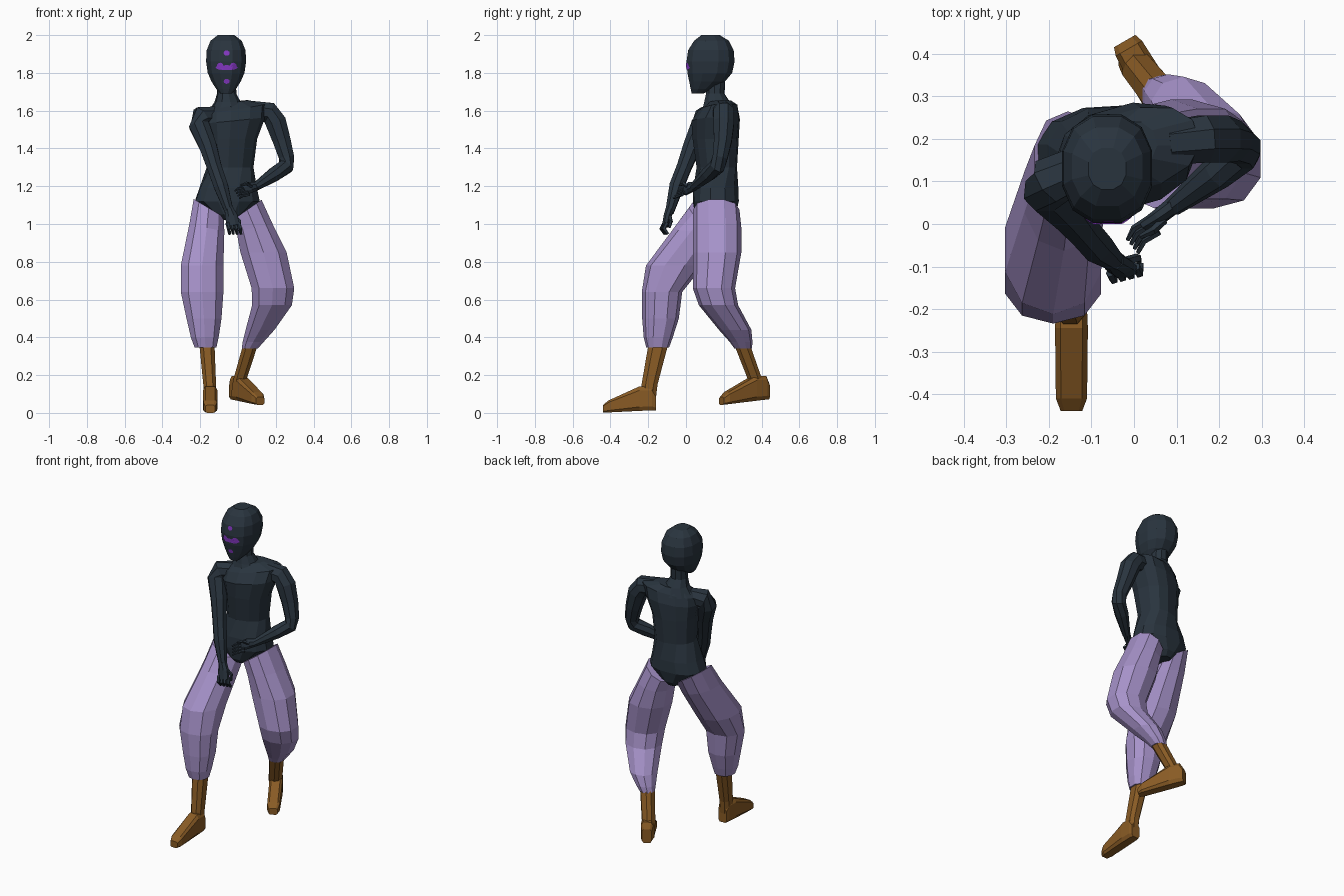
import bpy, bmesh, math
from mathutils import Vector
from mathutils.bvhtree import BVHTree


def material(name, rgb):
    m = bpy.data.materials.new(name)
    m.diffuse_color = (*rgb, 1)
    return m


NAVY = material("dark navy", (0.022, 0.034, 0.048))
LILAC = material("lavender", (0.385, 0.29, 0.59))
BROWN = material("boot brown", (0.25, 0.105, 0.018))
PURPLE = material("bright purple", (0.24, 0.04, 0.56))


def finish(name, bm, mat):
    me = bpy.data.meshes.new(name)
    bm.to_mesh(me)
    bm.free()
    me.materials.append(mat)
    ob = bpy.data.objects.new(name, me)
    bpy.context.collection.objects.link(ob)
    return ob


def loft(name, rings, mat, sides=10, power=1.0):
    """Skin rings given as (centre, u, v) with flat facets and closed ends."""
    bm = bmesh.new()
    rows = []
    for c, u, v in rings:
        row = []
        for i in range(sides):
            a = 2 * math.pi * (i + 0.5) / sides
            ca, sa = (math.copysign(abs(f) ** power, f) for f in (math.cos(a), math.sin(a)))
            row.append(bm.verts.new(c + u * ca + v * sa))
        rows.append(row)
    for a, b in zip(rows, rows[1:]):
        for i in range(sides):
            j = (i + 1) % sides
            bm.faces.new((a[i], a[j], b[j], b[i]))
    bm.faces.new(rows[0])
    bm.faces.new(rows[-1])
    bmesh.ops.recalc_face_normals(bm, faces=bm.faces)
    return finish(name, bm, mat)


def slices(data, yaw=0):
    """Level rings from (z, x, y, half width, half depth, optional sideways slope)."""
    c, s = math.cos(yaw), math.sin(yaw)
    out = []
    for z, x, y, rx, ry, *slope in data:
        k = slope[0] if slope else 0
        out.append((Vector((x, y, z)), Vector((c, s, k)) * rx, Vector((-s, c, 0)) * ry))
    return out


def limb(data):
    """Rings square to a path of (x, y, z, half width, half thickness)."""
    pts = [Vector(d[:3]) for d in data]
    out = []
    for i, d in enumerate(data):
        t = (pts[min(i + 1, len(pts) - 1)] - pts[max(i - 1, 0)]).normalized()
        u = t.cross(Vector((0, 1, 0))).normalized()
        out.append((pts[i], u * d[3], t.cross(u) * d[-1]))
    return out


# head and neck
head = loft("head", slices([
    (2.00, -.063, .13, .045, .05), (1.97, -.063, .135, .085, .095),
    (1.92, -.063, .132, .106, .124), (1.86, -.063, .13, .109, .131),
    (1.80, -.063, .126, .100, .122), (1.755, -.063, .112, .080, .098),
    (1.715, -.063, .085, .054, .062), (1.69, -.063, .06, .03, .03)]), NAVY, 12, .85)
loft("neck", slices([
    (1.78, -.062, .16, .05, .05), (1.69, -.06, .155, .052, .05),
    (1.645, -.055, .165, .07, .07), (1.59, -.045, .17, .12, .09)], .2), NAVY, 10)

# torso, twisted so one shoulder leads
loft("torso", slices([
    (1.02, -.055, .155, .045, .085), (1.05, -.055, .155, .085, .11),
    (1.12, -.057, .158, .175, .122), (1.19, -.052, .158, .155, .12)], .06)
    + slices([(1.30, -.042, .163, .123, .103), (1.45, -.035, .157, .135, .118),
              (1.55, -.02, .157, .165, .122, .1), (1.61, -.012, .170, .17, .095, .16),
              (1.645, -.035, .178, .09, .06, .12)], .28), NAVY, 12, .85)

# arms
loft("leading_arm", limb([
    (-.12, .14, 1.575, .05), (-.195, .10, 1.565, .06), (-.205, .08, 1.52, .058),
    (-.158, .032, 1.41, .05), (-.125, -.01, 1.30, .042), (-.09, -.05, 1.2, .041),
    (-.045, -.088, 1.06, .024)]), NAVY, 8)
loft("trailing_arm", limb([
    (.08, .19, 1.60, .055), (.165, .20, 1.59, .06), (.2, .2, 1.54, .06),
    (.232, .195, 1.44, .051), (.258, .18, 1.35, .043), (.255, .165, 1.305, .043),
    (.195, .12, 1.265, .041), (.09, .04, 1.195, .023)]), NAVY, 8)

# hands with loosely curled fingers
loft("leading_palm", limb([(-.047, -.085, 1.08, .024), (-.035, -.098, 1.04, .036, .022),
                           (-.025, -.108, .99, .036, .02)]), NAVY, 8)
loft("trailing_palm", limb([(.1, .05, 1.2, .022), (.06, .018, 1.192, .032, .019),
                            (.028, -.004, 1.178, .03, .016)]), NAVY, 8)
for i in range(4):
    x, y = -.056 + .02 * i, -.115 + .005 * i
    loft("leading_finger", limb([(x, y, 1.005, .011), (x + .008, y - .016, .975, .011),
                                 (x + .012, y + .004, .947, .008)]), NAVY, 5)
    x, y, z = .035 + .008 * i, .012 - .01 * i, 1.195 - .013 * i
    loft("trailing_finger", limb([(x, y, z, .009), (x - .035, y - .022, z - .008, .008),
                                  (x - .05, y - .05, z - .02, .005)]), NAVY, 5)
loft("leading_thumb", limb([(-.025, -.09, 1.05, .012), (.008, -.08, 1.015, .011),
                            (.012, -.088, .98, .007)]), NAVY, 5)
loft("trailing_thumb", limb([(.07, .01, 1.2, .011), (.045, -.015, 1.215, .01),
                             (.015, -.03, 1.205, .006)]), NAVY, 5)

# baggy trousers
loft("leading_trouser_leg", slices([
    (1.085, -.155, .14, .083, .125, -.6), (.98, -.165, .075, .097, .138, -.2),
    (.78, -.19, -.06, .118, .152), (.64, -.19, -.127, .118, .107),
    (.50, -.18, -.135, .097, .097), (.40, -.176, -.147, .077, .077),
    (.345, -.172, -.15, .06, .06)]), LILAC, 10, .9)
loft("trailing_trouser_leg", slices([
    (1.075, .048, .16, .08, .123, .7), (.98, .088, .165, .1, .128, .2),
    (.85, .135, .165, .128, .128), (.66, .185, .148, .118, .112),
    (.57, .18, .172, .11, .104), (.44, .117, .26, .08, .086),
    (.375, .08, .292, .058, .06), (.34, .062, .303, .044, .046)]), LILAC, 10, .9)


# boots
def boot(name, heel, direction, heel_z, toe_z, shaft):
    d = Vector((*direction, 0)).normalized()
    side = Vector((-d.y, d.x, 0))
    rings = []
    for t, h, w in ((0, .09, .03), (.02, .13, .037), (.085, .135, .04),
                    (.25, .066, .038), (.28, .042, .026)):
        low = heel_z + (toe_z - heel_z) * t / .28
        rings.append((Vector((*heel, low + h / 2)) + d * t, side * w, Vector((0, 0, h / 2))))
    loft(name + "_foot", rings, BROWN, 8, .45)
    loft(name + "_shaft", slices(shaft), BROWN, 8, .8)


boot("leading_boot", (-.147, -.16), (0, -1), .012, 0,
     [(.37, -.165, -.145, .043, .056), (.15, -.15, -.193, .036, .045), (.05, -.147, -.20, .034, .04)])
boot("trailing_boot", (-.022, .43), (.5, -.866), .07, .042,
     [(.38, .072, .29, .042, .045), (.17, .008, .368, .037, .04), (.09, -.005, .39, .034, .036)])

# painted face marks, laid on the front of the head
tree = BVHTree.FromPolygons([v.co for v in head.data.vertices],
                            [p.vertices[:] for p in head.data.polygons])


def mark(name, cx, cz, rx, rz):
    bm = bmesh.new()

    def on_face(x, z):
        hit = tree.ray_cast(Vector((x, -1, z)), Vector((0, 1, 0)))[0]
        return bm.verts.new((x, (hit.y if hit else .05) - .004, z))
    mid, n, rows = on_face(cx, cz), 12, []
    for f in (.5, 1):
        rows.append([on_face(cx + rx * f * math.cos(i * math.tau / n),
                             cz + rz * f * math.sin(i * math.tau / n)) for i in range(n)])
    for i in range(n):
        j = (i + 1) % n
        bm.faces.new((mid, rows[0][i], rows[0][j]))
        bm.faces.new((rows[0][i], rows[1][i], rows[1][j], rows[0][j]))
    finish(name, bm, PURPLE)


mark("brow_dot", -.06, 1.905, .016, .014)
mark("chin_dot", -.06, 1.755, .016, .013)
mark("eye_band", -.06, 1.828, .06, .013)
for s in (-1, 1):
    mark("eye_mark", -.06 + s * .035, 1.835, .018, .019)
